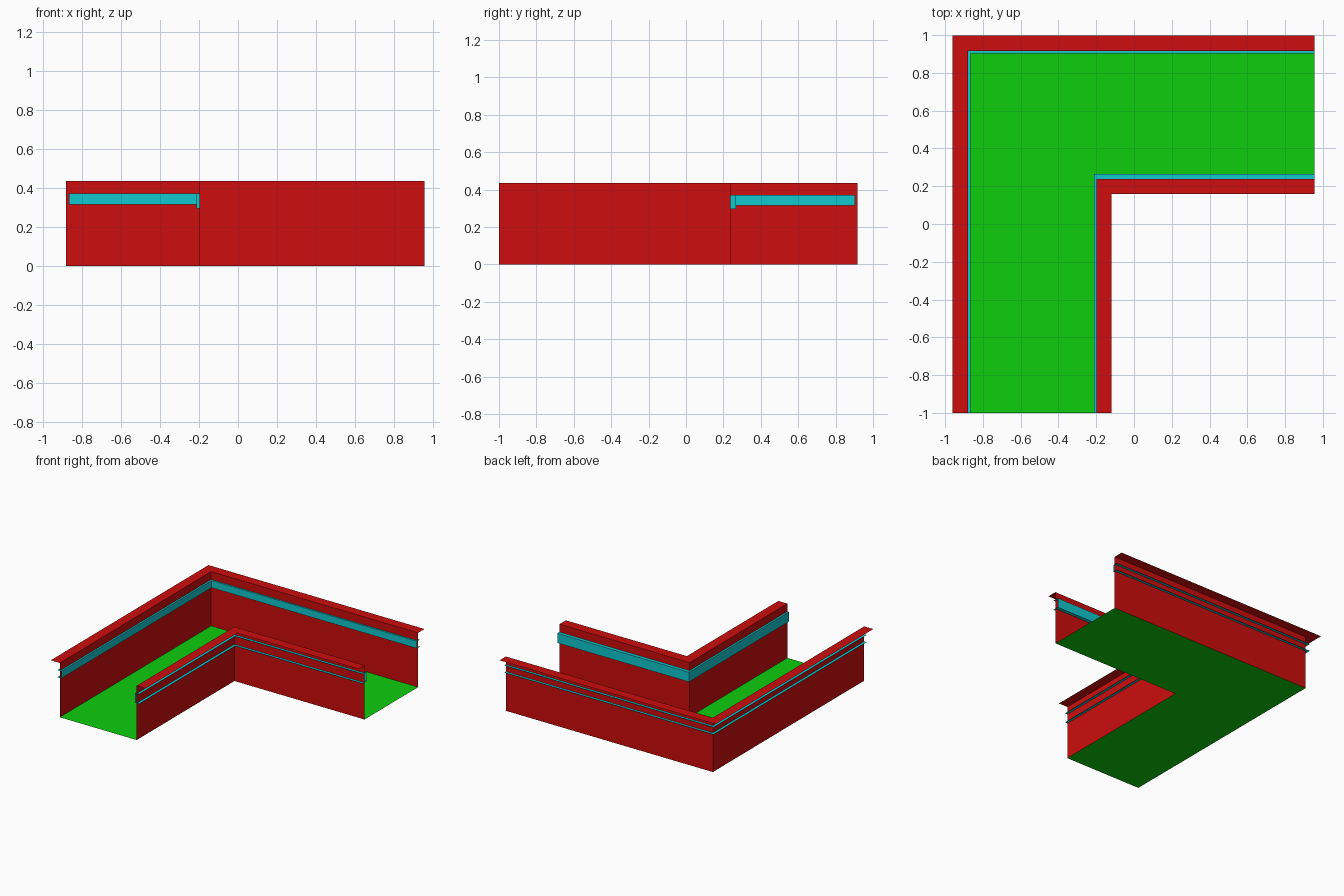
import bpy

if "Cube" in bpy.data.objects:
    bpy.data.objects.remove(bpy.data.objects["Cube"], do_unlink=True)


def make_material(name, color):
    mat = bpy.data.materials.new(name)
    mat.use_nodes = True
    mat.diffuse_color = color
    mat.node_tree.nodes["Principled BSDF"].inputs["Base Color"].default_value = color
    return mat


red = make_material("red sheet", (0.61, 0.004, 0.004, 1))
green = make_material("green floor", (0.004, 0.61, 0.004, 1))
cyan = make_material("cyan rail", (0.005, 0.58, 0.62, 1))

FRONT, RIGHT, TOP = -1.0, 0.955, 0.435
OUTER = (-0.88, 0.917)   # corner of the outer wall
INNER = (-0.198, 0.238)  # corner of the inner wall


def make_object(name, verts, faces, mat):
    mesh = bpy.data.meshes.new(name)
    mesh.from_pydata(verts, [], faces)
    mesh.materials.append(mat)
    obj = bpy.data.objects.new(name, mesh)
    bpy.context.collection.objects.link(obj)
    return obj


def l_path(corner, dx, dy, z):
    """Three points along an L, shifted by dx and dy from a wall corner."""
    x, y = corner[0] + dx, corner[1] + dy
    return [(x, FRONT, z), (x, y, z), (RIGHT, y, z)]


def sweep(name, corner, profile, mat):
    """Sweep an open (dx, dy, z) profile along the bent wall line."""
    verts = [p for point in profile for p in l_path(corner, *point)]
    faces = []
    for i in range(len(profile) - 1):
        for j in range(2):
            a = i * 3 + j
            faces.append((a, a + 1, a + 4, a + 3))
    return make_object(name, verts, faces, mat)


# Floor between the two wall lines
floor = l_path(OUTER, 0, 0, 0) + l_path(INNER, 0, 0, 0)[::-1]
make_object("floor", floor, [(0, 1, 4, 5), (1, 2, 3, 4)], green)

# Walls with an outward top flange, and open channel rails through them
LEG, FLANGE = 0.022, 0.08
for label, corner, side, low, in_x, in_y in (
        ("outer", OUTER, 1, 0.315, 0.014, 0.014),
        ("inner", INNER, -1, 0.295, 0.015, 0.028)):
    sweep(label + "_wall", corner,
          [(0, 0, 0), (0, 0, TOP), (-side * FLANGE, side * FLANGE, TOP)], red)
    out = (-side * LEG, side * LEG)
    inside = (side * in_x, -side * in_y)
    sweep(label + "_rail", corner,
          [(*out, low), (*inside, low), (*inside, 0.372), (*out, 0.372)], cyan)
